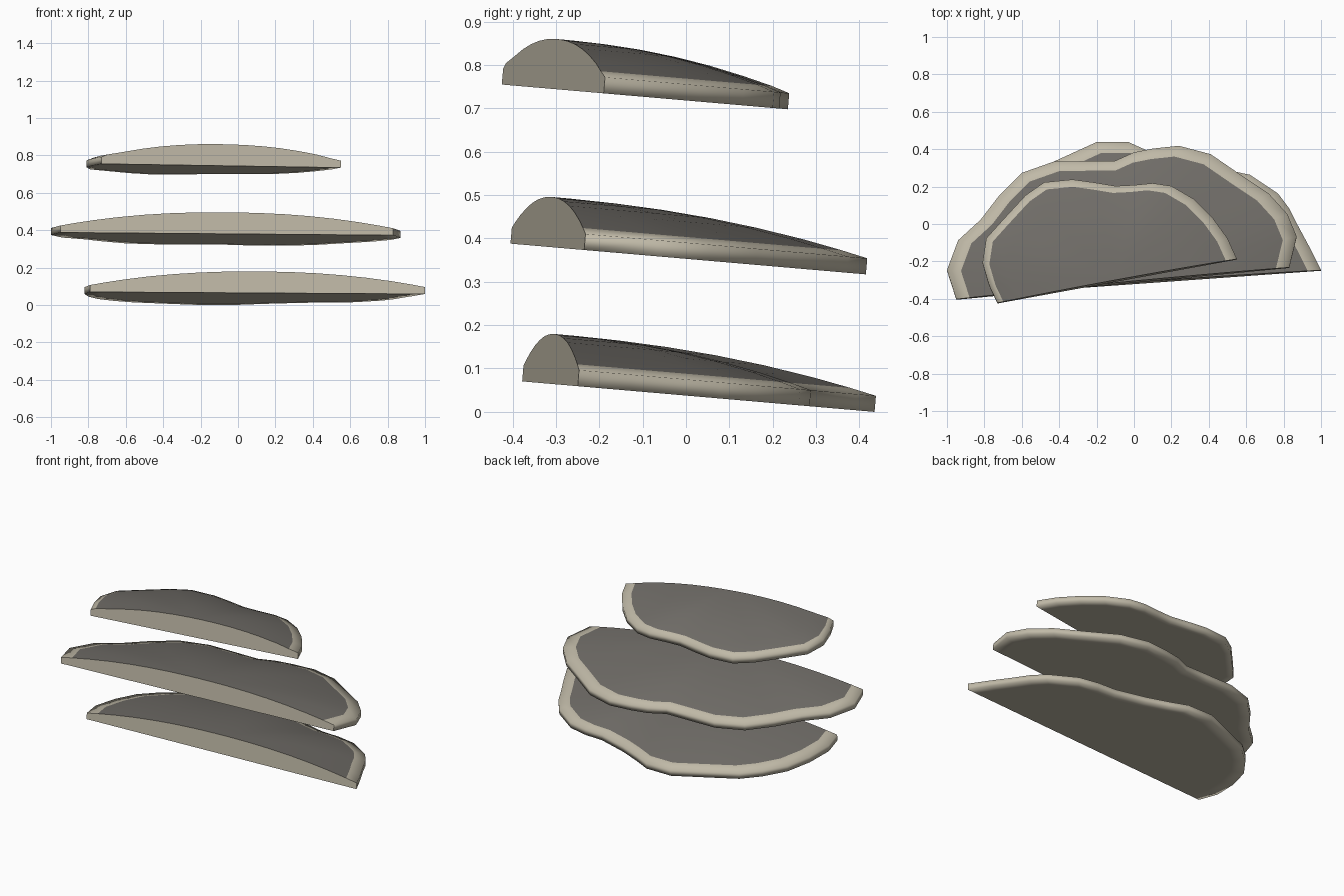
import bpy, bmesh
from mathutils import Vector

if "Cube" in bpy.data.objects:
    bpy.data.objects.remove(bpy.data.objects["Cube"])


def material(name, rgb):
    m = bpy.data.materials.new(name)
    m.diffuse_color = (*rgb, 1)
    m.use_nodes = True
    m.node_tree.nodes["Principled BSDF"].inputs["Base Color"].default_value = m.diffuse_color
    return m


GRAY = material("cap gray", (0.165, 0.155, 0.14))
CREAM = material("rim cream", (0.53, 0.49, 0.39))

SLOPE = 0.0865      # every shelf droops toward the back
RIM = 0.037         # thickness at the outer rim
DOME = 0.078        # extra thickness at the middle of the straight side
RINGS = [0.06, 0.2, 0.35, 0.5, 0.65, 0.8, 0.92]


def shelf(name, outline, z0, band=0.92, band_shift=0.0):
    """Half-disc bracket: fan of rings around the middle of its straight side."""
    pts = [Vector(p) for p in outline]
    a, b = pts[0], pts[-1]
    centre = (a + b) / 2
    band_centre = centre + (b - a).normalized() * band_shift
    bm = bmesh.new()

    def vert(p, r, top):
        h = RIM + DOME * (1 - r ** 2.2) if top else 0
        return bm.verts.new((p.x, p.y + h * SLOPE, z0 - SLOPE * p.y + h))

    def surface(top):
        rows = []
        for r in RINGS + [1.0]:
            c, k = (band_centre, band) if r == RINGS[-1] else (centre, r)
            rows.append([vert(c + (p - c) * k, r, top) for p in pts])
        return vert(centre, 0, top), rows

    n = len(pts)
    tc, T = surface(True)
    bc, B = surface(False)

    def face(vs, mat):
        f = bm.faces.new(vs)
        f.material_index = mat
        f.smooth = True
        return f

    # domed top (gray with a cream band) and flat underside
    for i in range(n - 1):
        face((tc, T[0][i + 1], T[0][i]), 0)
        face((bc, B[0][i], B[0][i + 1]), 1)
        for k in range(len(T) - 1):
            face((T[k][i], T[k][i + 1], T[k + 1][i + 1], T[k + 1][i]),
                 1 if k == len(T) - 2 else 0)
            face((B[k][i], B[k + 1][i], B[k + 1][i + 1], B[k][i + 1]), 1)
        # outer rim wall
        face((T[-1][i], T[-1][i + 1], B[-1][i + 1], B[-1][i]), 1)
    # straight cut side, kept crisp
    for col in (0, n - 1):
        up = [tc] + [row[col] for row in T]
        lo = [bc] + [row[col] for row in B]
        for k in range(len(up) - 1):
            f = face((up[k], up[k + 1], lo[k + 1], lo[k]), 1)
            for e in f.edges:
                if not (k < len(up) - 2 and set(e.verts) == {up[k + 1], lo[k + 1]}):
                    e.smooth = False
    for e in tc.link_edges:
        if e.other_vert(tc) is bc:
            e.smooth = True
    bmesh.ops.recalc_face_normals(bm, faces=bm.faces[:])

    me = bpy.data.meshes.new(name)
    bm.to_mesh(me)
    bm.free()
    me.materials.append(GRAY)
    me.materials.append(CREAM)
    ob = bpy.data.objects.new(name, me)
    bpy.context.collection.objects.link(ob)


# outlines run from the left end of the straight side round the back to the right end
shelf("lower_shelf", [
    (-.79, -.378), (-.82, -.25), (-.80, -.09), (-.75, .06), (-.66, .18), (-.56, .27),
    (-.43, .33), (-.2, .435), (-.03, .435), (.07, .39), (.2, .34), (.38, .29),
    (.5, .285), (.62, .26), (.77, .16), (.83, .08), (.87, 0), (.94, -.13), (1, -.25)],
    0.0372)
shelf("middle_shelf", [
    (-.95, -.405), (-1, -.25), (-.94, -.09), (-.82, .02), (-.72, .15), (-.6, .27),
    (-.43, .33), (-.25, .333), (-.1, .335), (0, .38), (.1, .4), (.24, .415),
    (.41, .37), (.57, .26), (.72, .16), (.82, .05), (.87, -.07), (.83, -.235)],
    0.3527)
shelf("upper_shelf", [
    (-.73, -.425), (-.775, -.33), (-.81, -.21), (-.79, -.08), (-.7, .02), (-.58, .15),
    (-.48, .22), (-.33, .235), (-.22, .22), (-.1, .2), (0, .205), (.1, .215),
    (.2, .2), (.32, .13), (.42, .03), (.5, -.08), (.55, -.19)],
    0.718, band=0.93, band_shift=-0.2)
